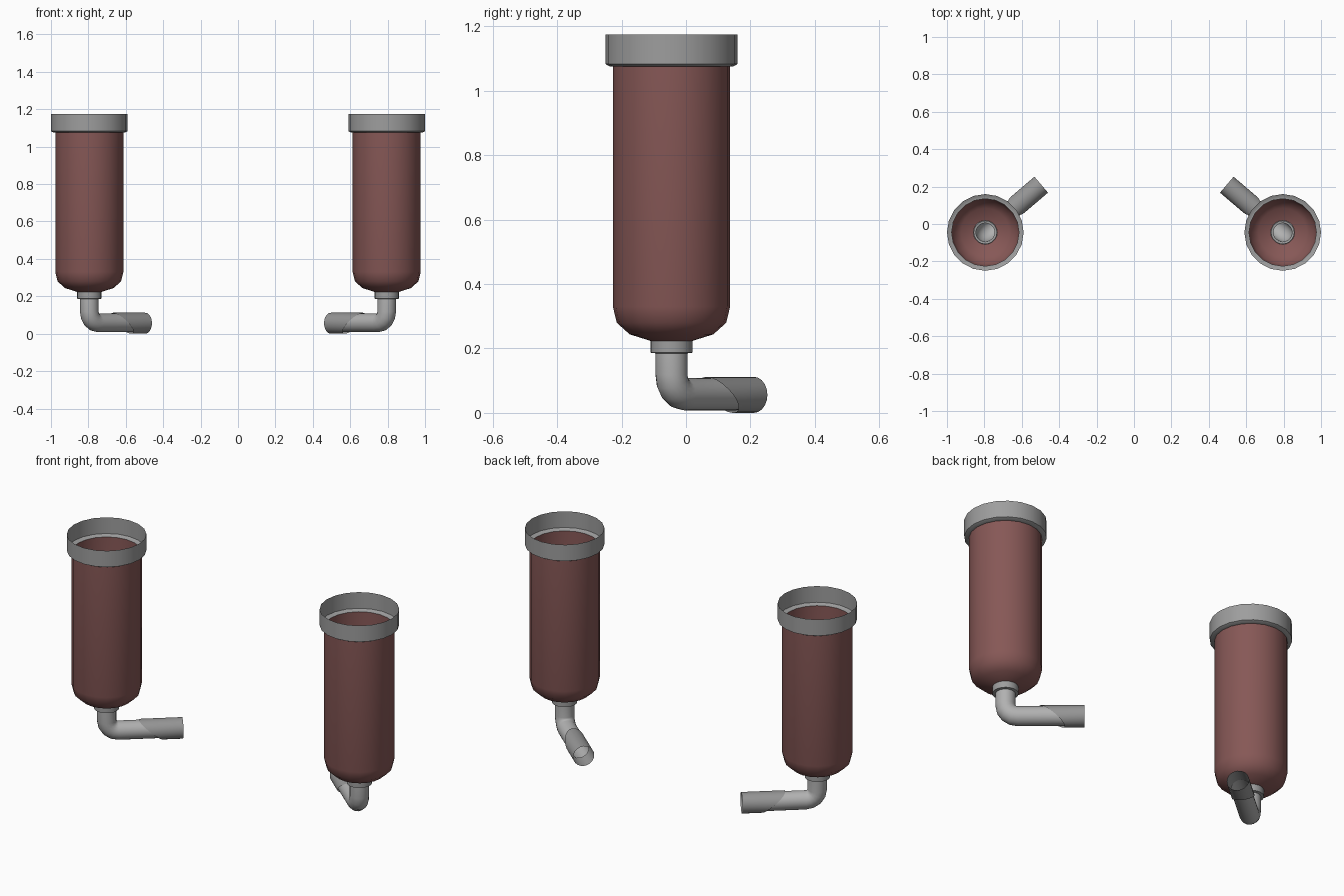
import bpy, bmesh
from math import sin, cos, pi, radians
from mathutils import Vector

if "Cube" in bpy.data.objects:
    bpy.data.objects.remove(bpy.data.objects["Cube"])

SEG = 20
CX, CY = 0.795, -0.045          # canister axis
ANGLE = radians(40.5)           # outlet pipe heading


def material(name, *rgb):
    m = bpy.data.materials.new(name)
    m.diffuse_color = (*rgb, 1)
    m.use_nodes = True
    m.node_tree.nodes["Principled BSDF"].inputs["Base Color"].default_value = m.diffuse_color
    return m


red = material("dark_red", 0.24, 0.097, 0.093)
grey = material("mid_grey", 0.34, 0.34, 0.34)
pipe_grey = material("pipe_grey", 0.44, 0.44, 0.44)
sleeve_grey = material("sleeve_grey", 0.30, 0.30, 0.30)


def skin(name, rings, mat):
    """Bridge a list of closed point rings into one smooth tube."""
    bm = bmesh.new()
    loops = [[bm.verts.new(p) for p in ring] for ring in rings]
    for a, b in zip(loops, loops[1:]):
        for i in range(SEG):
            j = (i + 1) % SEG
            bm.faces.new((a[i], a[j], b[j], b[i]))
    bmesh.ops.recalc_face_normals(bm, faces=bm.faces)
    me = bpy.data.meshes.new(name)
    bm.to_mesh(me)
    bm.free()
    ob = bpy.data.objects.new(name, me)
    bpy.context.collection.objects.link(ob)
    me.materials.append(mat)
    bpy.ops.object.select_all(action='DESELECT')
    ob.select_set(True)
    bpy.context.view_layer.objects.active = ob
    bpy.ops.object.shade_smooth_by_angle(angle=radians(40))
    return ob


def lathe(name, profile, x, mat):
    rings = [[(x + r * cos(2 * pi * i / SEG), CY + r * sin(2 * pi * i / SEG), z)
              for i in range(SEG)] for r, z in profile]
    return skin(name, rings, mat)


for side, label in ((-1, "left"), (1, "right")):
    x = side * CX
    head = Vector((-side * cos(ANGLE), sin(ANGLE), 0))
    across = Vector((-head.y, head.x, 0))
    up = Vector((0, 0, 1))
    base = Vector((x, CY, 0))

    # open canister with rounded bottom
    lathe(label + "_canister", [(0.182, 1.075), (0.182, 0.33), (0.17, 0.28),
                                (0.13, 0.244), (0.06, 0.222)], x, red)
    # open collar with a ledge where it meets the canister
    lathe(label + "_collar", [(0.18, 1.075), (0.19, 1.075), (0.205, 1.083),
                              (0.205, 1.175)], x, grey)
    # neck under the canister
    lathe(label + "_neck", [(0.06, 0.225), (0.065, 0.223), (0.065, 0.187),
                            (0.05, 0.185)], x, grey)

    # elbow pipe: straight drop, quarter bend, level run
    bend, level, r = 0.06, 0.058, 0.05
    path = [(0, 0.19, 0)]
    for k in range(5):
        t = k / 4 * pi / 2
        path.append((bend * (1 - cos(t)), level + bend * (1 - sin(t)), t))
    path.append((0.31, level, pi / 2))
    rings = []
    for s, z, t in path:
        normal = head * cos(t) + up * sin(t)
        rings.append([base + head * s + up * z
                      + normal * r * cos(2 * pi * i / SEG)
                      + across * r * sin(2 * pi * i / SEG) for i in range(SEG)])
    skin(label + "_elbow", rings, pipe_grey)

    # open outlet sleeve: slanted start, square end
    R = 0.056
    rings = []
    for mid, slant in ((0.23, 0.064), (0.393, 0)):
        rings.append([base + head * (mid - slant * cos(2 * pi * i / SEG))
                      + up * (R + R * cos(2 * pi * i / SEG))
                      + across * R * sin(2 * pi * i / SEG) for i in range(SEG)])
    skin(label + "_outlet_sleeve", rings, sleeve_grey)
